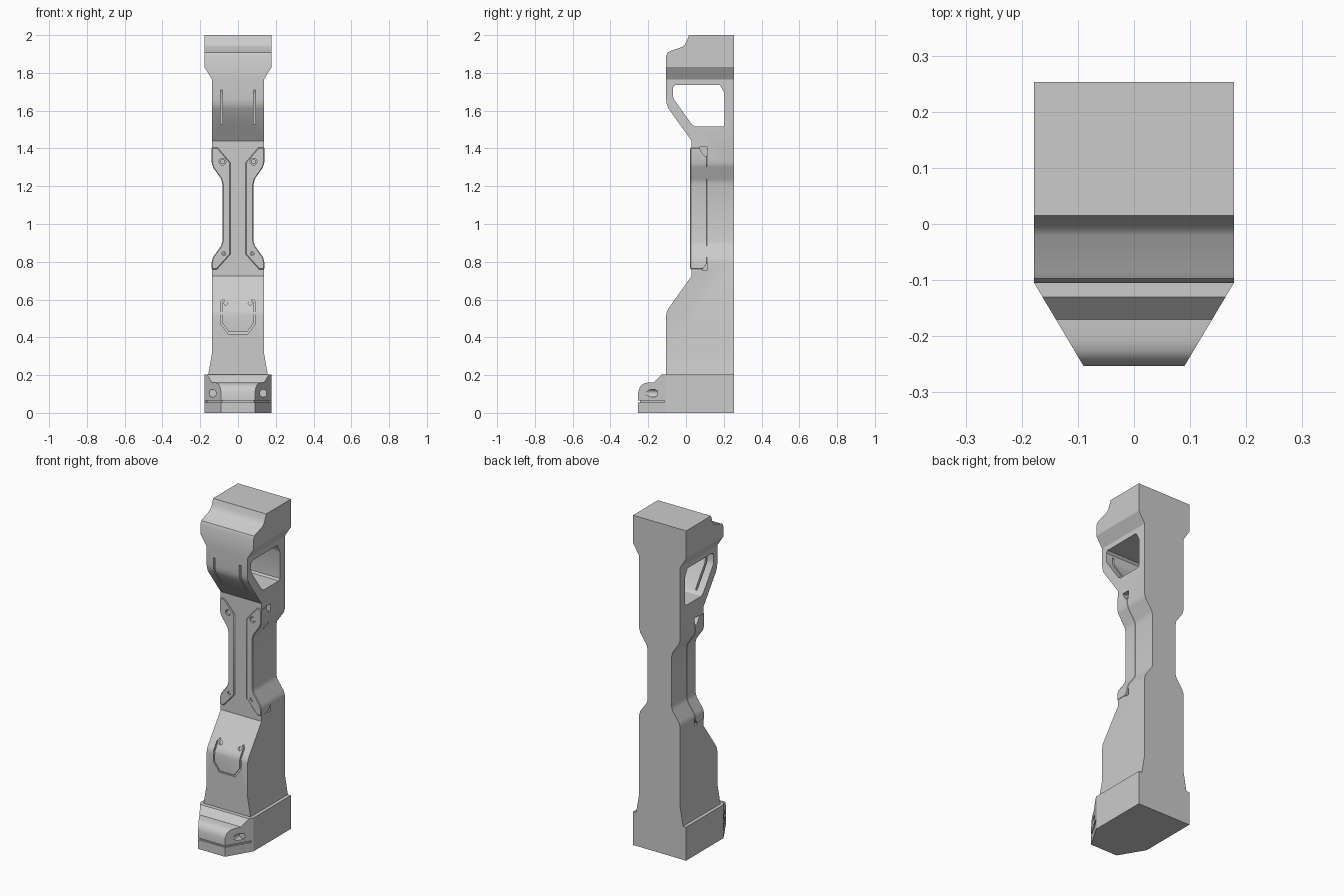
import bpy, bmesh, math
from mathutils import Vector

if "Cube" in bpy.data.objects:
    bpy.data.objects.remove(bpy.data.objects["Cube"])


def finish_mesh(name, verts, faces):
    me = bpy.data.meshes.new(name)
    me.from_pydata(verts, [], faces)
    bm = bmesh.new()
    bm.from_mesh(me)
    bmesh.ops.recalc_face_normals(bm, faces=bm.faces)
    bm.to_mesh(me)
    bm.free()
    ob = bpy.data.objects.new(name, me)
    bpy.context.collection.objects.link(ob)
    return ob


def prism(name, pts, axis, lo, hi):
    """Extrude a 2D outline along an axis; hi may be a function of the point."""
    place = {'x': lambda a, b, d: (d, a, b),
             'y': lambda a, b, d: (a, d, b),
             'z': lambda a, b, d: (a, b, d)}[axis]
    end = hi if callable(hi) else (lambda a, b: hi)
    n = len(pts)
    verts = [place(a, b, lo) for a, b in pts] + [place(a, b, end(a, b)) for a, b in pts]
    faces = [list(range(n)), list(range(n, 2 * n))]
    faces += [[i, (i + 1) % n, (i + 1) % n + n, i + n] for i in range(n)]
    return finish_mesh(name, verts, faces)


def ribbon(path, width):
    """Outline of constant width around an open 2D path."""
    p = [Vector(q) for q in path]
    left, right = [], []
    for i, q in enumerate(p):
        d1 = (q - p[max(i - 1, 0)]).normalized() if i else (p[1] - q).normalized()
        d2 = (p[i + 1] - q).normalized() if i < len(p) - 1 else d1
        t = (d1 + d2).normalized()
        off = Vector((-t.y, t.x)) * (width / 2 / t.dot(d1))
        left.append(tuple(q + off))
        right.append(tuple(q - off))
    return left + right[::-1]


def circle(x, z, r, n=16):
    return [(x + r * math.cos(2 * math.pi * i / n), z + r * math.sin(2 * math.pi * i / n))
            for i in range(n)]


def mirrored(pts):
    return pts + [(-a, b) for a, b in reversed(pts)]


def apply_mods(ob):
    bpy.context.view_layer.objects.active = ob
    for m in list(ob.modifiers):
        bpy.ops.object.modifier_apply(modifier=m.name)


def boolean(ob, cutter, op='DIFFERENCE', keep=False):
    m = ob.modifiers.new(op, 'BOOLEAN')
    m.operation, m.solver, m.object = op, 'EXACT', cutter
    cutter.hide_render = True
    apply_mods(ob)
    if not keep:
        bpy.data.objects.remove(cutter)


BACK, MID = 0.253, 0.03

# Column: side silhouette intersected with front silhouette
side = [(BACK, 0.2), (BACK, 2), (0.015, 2), (0.005, 1.97), (-0.005, 1.95), (-0.02, 1.937),
        (-0.085, 1.915), (-0.097, 1.908), (-0.105, 1.89), (-0.105, 1.66), (-0.102, 1.635),
        (-0.092, 1.61), (MID, 1.44), (MID, 0.725), (-0.09, 0.557), (-0.101, 0.538),
        (-0.105, 0.515), (-0.105, 0.2)]
front = [(0.158, 0.2), (0.137, 0.32), (0.137, 0.8), (0.13, 0.825), (0.087, 0.885),
         (0.08, 0.91), (0.08, 1.21), (0.087, 1.238), (0.13, 1.3), (0.137, 1.325),
         (0.137, 1.765), (0.178, 1.83), (0.178, 2.1)]
column = prism("column_body", side, 'x', -0.3, 0.3)
boolean(column, prism("cut", mirrored(front), 'y', -0.5, 0.5), 'INTERSECT')

# Window through the upper column, with two slots in its front wall
window = [(-0.058, 1.735), (-0.07, 1.723), (-0.07, 1.68), (-0.064, 1.66), (0.03, 1.528),
          (0.05, 1.515), (0.195, 1.515), (0.205, 1.525), (0.205, 1.685), (0.2, 1.7), (0.18, 1.735)]
boolean(column, prism("cut", window, 'x', -0.4, 0.4))
for s in (-1, 1):
    x = 0.087 * s
    boolean(column, prism("cut", ribbon([(x, 1.53), (x, 1.71)], 0.011), 'y', -0.3, 0.06))

# Engraved access cover on the lower slope
def slope_depth(x, z):
    return 0.009 + max(-0.105, -0.105 + (z - 0.535) * 0.71)

cover = [(-0.075, 0.6), (-0.088, 0.585), (-0.088, 0.53), (-0.088, 0.475), (-0.05, 0.423),
         (0.05, 0.423), (0.088, 0.475), (0.088, 0.53), (0.088, 0.585), (0.075, 0.6)]
boolean(column, prism("cut", ribbon(cover, 0.009), 'y', -0.3, slope_depth))
for s in (-1, 1):
    boolean(column, prism("cut", circle(0.064 * s, 0.58, 0.01), 'y', -0.3, slope_depth))

# Corner plates on the waist
outer = [(0.139, 0.76)] + [(a + 0.002, b) for a, b in front[2:10]] + [(0.139, 1.405)]
plate = prism("waist_plate_right", outer + [(0.108, 1.405), (0.04, 1.325), (0.04, 0.84), (0.112, 0.76)],
              'y', 0.022, 0.112)
b = plate.modifiers.new("edge", 'BEVEL')
b.width, b.segments, b.limit_method, b.angle_limit = 0.004, 1, 'ANGLE', math.radians(50)
apply_mods(plate)
for x, z, r in ((0.082, 1.33, 0.018), (0.075, 0.843, 0.01)):
    boolean(plate, prism("cut", circle(x, z, r), 'y', -0.1, 0.035))
    boolean(column, prism("cut", circle(x, z, r), 'y', -0.1, 0.04))
    boolean(column, prism("cut", circle(-x, z, r), 'y', -0.1, 0.04))
    # bolt heads sunk in the plate holes
    for s in (-1, 1):
        prism("waist_bolt", circle(x * s, z, r * 0.72), 'y', 0.027, 0.041)

# Small side pockets at the plate ends
for pocket in ([(0.07, 1.407), (0.115, 1.407), (0.115, 1.36), (0.098, 1.36), (0.082, 1.38)],
               [(0.085, 0.757), (0.115, 0.757), (0.115, 0.8)]):
    for s in (1, -1):
        c = prism("cut", pocket, 'x', 0.11 * s, 0.3 * s)
        if s == 1:
            boolean(plate, c, keep=True)
        boolean(column, c)

# Left plate is the mirror of the right one
left = plate.copy()
left.data = plate.data.copy()
left.name = "waist_plate_left"
bpy.context.collection.objects.link(left)
bm = bmesh.new()
bm.from_mesh(left.data)
for v in bm.verts:
    v.co.x *= -1
bmesh.ops.reverse_faces(bm, faces=bm.faces)
bm.to_mesh(left.data)
bm.free()

# Foot block: side silhouette intersected with a tapered footprint
foot_side = [(BACK, 0), (BACK, 0.203), (-0.13, 0.203), (-0.17, 0.162), (-0.205, 0.16),
             (-0.227, 0.154), (-0.244, 0.138), (-0.253, 0.11), (-0.253, 0)]
foot = prism("foot_block", foot_side, 'x', -0.3, 0.3)
boolean(foot, prism("cut", mirrored([(0.178, 0.4), (0.178, -0.105), (0.09, -0.253), (0.088, -0.2565)]),
                    'z', -0.1, 0.4), 'INTERSECT')
# Groove around the toe and round sockets in its chamfers
toe = [(-0.172, -0.115), (-0.09, -0.253), (0.09, -0.253), (0.172, -0.115)]
boolean(foot, prism("cut", ribbon(toe, 0.02), 'z', 0.056, 0.066))
for s in (-1, 1):
    boolean(foot, prism("cut", circle(0.135 * s, 0.104, 0.02), 'y', -0.4, -0.15))

# Smooth shading with crisp edges
for ob in bpy.context.scene.objects:
    ob.select_set(True)
bpy.context.view_layer.objects.active = column
bpy.ops.object.shade_smooth_by_angle(angle=math.radians(30))
